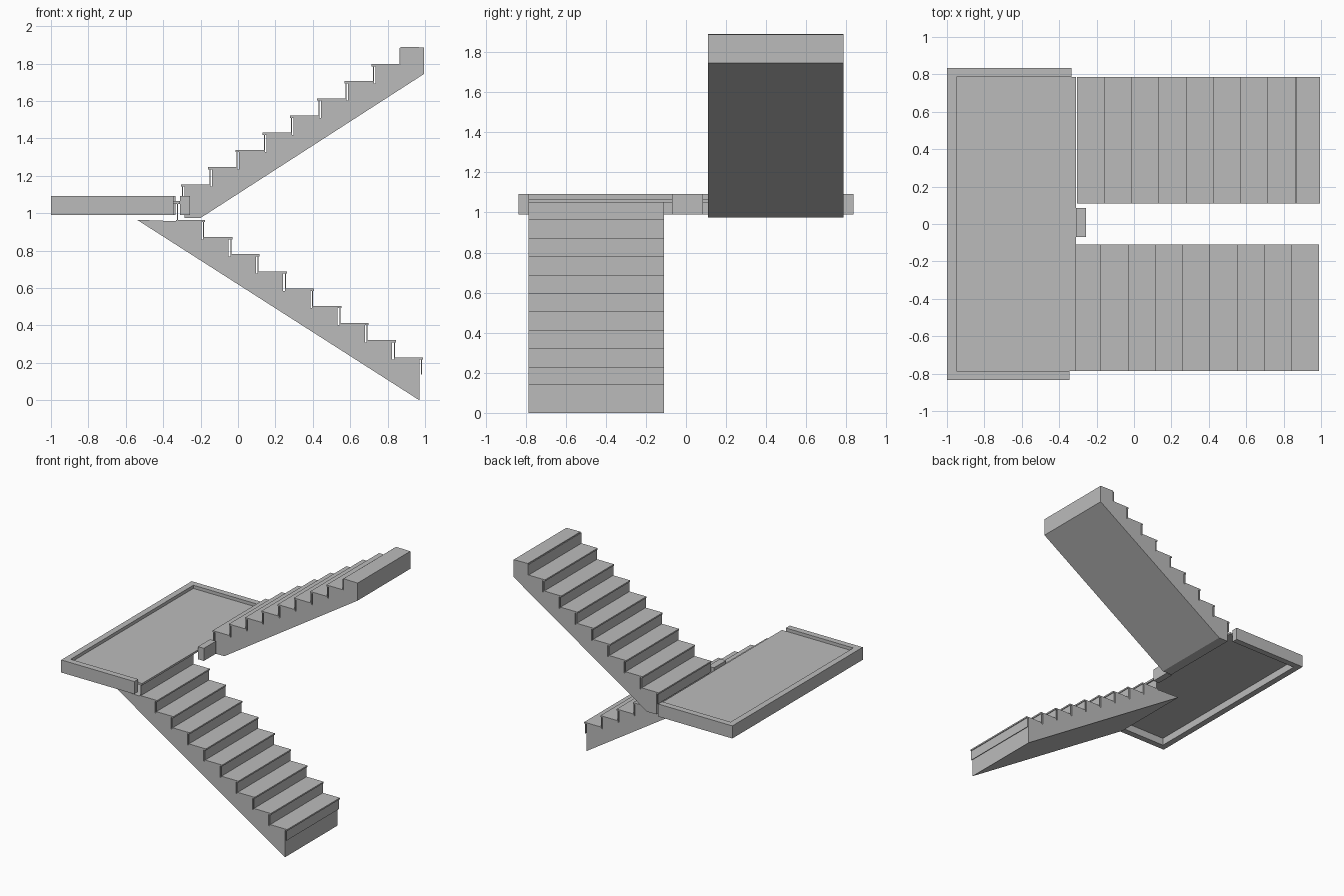
import bpy
import bmesh

cube = bpy.data.objects.get("Cube")
if cube:
    bpy.data.objects.remove(cube, do_unlink=True)

grey = bpy.data.materials.new("concrete grey")
grey.use_nodes = True
grey.diffuse_color = (0.5, 0.5, 0.5, 1)
grey.node_tree.nodes["Principled BSDF"].inputs["Base Color"].default_value = (0.5, 0.5, 0.5, 1)


def extrude_profile(name, points, y0, y1):
    """Extrude a closed x-z outline from y0 to y1."""
    bm = bmesh.new()
    face = bm.faces.new([bm.verts.new((x, y0, z)) for x, z in points])
    moved = bmesh.ops.extrude_face_region(bm, geom=[face])["geom"]
    verts = [v for v in moved if isinstance(v, bmesh.types.BMVert)]
    bmesh.ops.translate(bm, verts=verts, vec=(0, y1 - y0, 0))
    bmesh.ops.recalc_face_normals(bm, faces=bm.faces)
    mesh = bpy.data.meshes.new(name)
    bm.to_mesh(mesh)
    bm.free()
    mesh.materials.append(grey)
    obj = bpy.data.objects.new(name, mesh)
    bpy.context.collection.objects.link(obj)
    return obj


def box(name, x0, x1, y0, y1, z0, z1):
    return extrude_profile(name, [(x0, z0), (x1, z0), (x1, z1), (x0, z1)], y0, y1)


RISE, RUN, STEPS = 0.0918, 0.1457, 9
THICK = 0.012   # tread board
INNER, OUTER = 0.11, 0.785


def flight(name, nose, top, way, y0, y1, underside, treads, risers):
    """Stepped body with separate tread and riser boards; way is the climbing x direction."""
    outline = []
    for i in range(STEPS):
        x = nose + way * (RUN * i + 0.02)
        z = top + RISE * i - THICK
        if i == treads:          # last step is solid up to its surface
            z += THICK
            x -= way * 0.012
        if i:
            outline.append((x, outline[-1][1]))
        outline.append((x, z))
    extrude_profile(name + "_body", outline + underside, y0, y1)

    for i in range(risers):
        x = nose + way * RUN * i
        z = top + RISE * i
        a, b = sorted((x + way * 0.006, x + way * 0.011))
        if i == treads:
            a, b = sorted((x, x + way * 0.004))
        box(f"{name}_riser_{i + 1}", a, b, y0, y1, z - RISE, z - THICK / 2)
        if i < treads:
            a, b = sorted((x, x + way * (RUN + 0.011)))
            box(f"{name}_tread_{i + 1}", a, b, y0, y1, z - THICK, z)


# Lower flight climbs towards -x, the upper one returns towards +x
flight("lower_flight", 0.99, 0.23, -1, -OUTER, -INNER,
       [(-0.54, 0.965), (0.97, 0)], STEPS, STEPS + 1)
flight("upper_flight", -0.305, 1.155, 1, INNER, OUTER,
       [(0.995, 1.887), (0.995, 1.745), (-0.2, 0.975), (-0.285, 0.975)], STEPS - 1, STEPS)

# Landing: floor plate inside a raised curb open on the stair side
box("landing_floor", -0.95, -0.31, -OUTER, OUTER, 1.05, 1.066)
Z0, Z1, EDGE = 0.99, 1.092, 0.835
box("landing_curb_end", -1, -0.95, -EDGE, EDGE, Z0, Z1)
box("landing_curb_front", -0.95, -0.345, -EDGE, -OUTER, Z0, Z1)
box("landing_curb_back", -0.95, -0.335, OUTER, EDGE, Z0, Z1)
box("landing_curb_middle", -0.31, -0.257, -0.07, 0.085, Z0, Z1)
